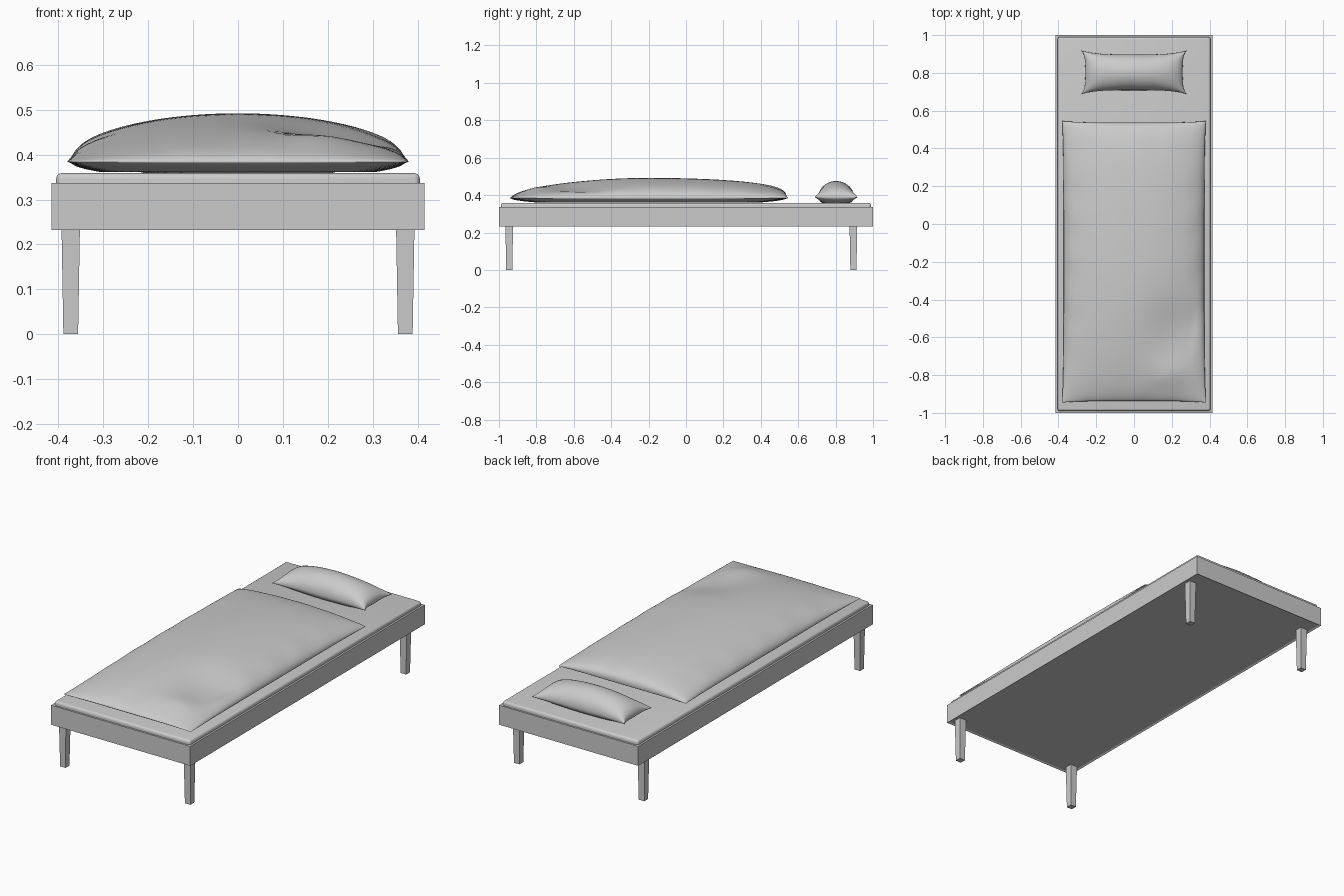
import bpy, bmesh
from math import sin, pi, exp

if "Cube" in bpy.data.objects:
    bpy.data.objects.remove(bpy.data.objects["Cube"])


def finish(name, bm, angle=0.0):
    bmesh.ops.recalc_face_normals(bm, faces=bm.faces)
    mesh = bpy.data.meshes.new(name)
    bm.to_mesh(mesh)
    bm.free()
    ob = bpy.data.objects.new(name, mesh)
    bpy.context.collection.objects.link(ob)
    if angle:
        bpy.ops.object.select_all(action='DESELECT')
        ob.select_set(True)
        bpy.context.view_layer.objects.active = ob
        bpy.ops.object.shade_smooth_by_angle(angle=angle)
    return ob


def box_mesh(x, y, z0, z1):
    bm = bmesh.new()
    bmesh.ops.create_cube(bm, size=1)
    for v in bm.verts:
        v.co = (v.co.x * 2 * x, v.co.y * 2 * y, z0 if v.co.z < 0 else z1)
    return bm


# Frame with a slightly recessed underside
bm = box_mesh(0.415, 1.0, 0.232, 0.337)
bottom = min(bm.faces, key=lambda f: f.calc_center_median().z)
bmesh.ops.inset_region(bm, faces=[bottom], thickness=0.012)
for v in bottom.verts:
    v.co.z += 0.005
finish("frame", bm)

# Mattress with rounded edges
bm = box_mesh(0.405, 0.99, 0.30, 0.359)
edges = [e for e in bm.edges if max(v.co.z for v in e.verts) > 0.35]
bmesh.ops.bevel(bm, geom=edges, offset=0.013, segments=4, profile=0.5, affect='EDGES')
finish("mattress", bm, 0.7)

# Tapered legs
for side, sx in (("left", -1), ("right", 1)):
    for end, cy in (("front", -0.945), ("back", 0.895)):
        bm = box_mesh(0.0205, 0.0205, 0, 0.24)
        for v in bm.verts:
            if v.co.z < 0.1:
                v.co.x *= 0.8
                v.co.y *= 0.8
            v.co.x += sx * 0.3725
            v.co.y += cy
        finish(f"{end}_{side}_leg", bm)


def cushion(name, cy, hx, hy, pinch, seam, base, height, n, m):
    """Two stuffed sheets joined along a seam with pinched corners."""
    bm = bmesh.new()
    for layer in (0, 1):
        rows = []
        for j in range(m + 1):
            v = sin(pi / 2 * (2 * j / m - 1))
            row = []
            for i in range(n + 1):
                u = sin(pi / 2 * (2 * i / n - 1))
                a, b = max(0, 1 - u * u), max(0, 1 - v * v)
                x = u * (hx - pinch * max(0, 1 - v ** 4))
                y = cy + v * (hy - pinch * max(0, 1 - u ** 4))
                if layer:
                    z = seam + height(u, v, a, b, x, y)
                else:
                    z = seam - (seam - base) * min(1, 3 * a * b) ** 0.5
                row.append(bm.verts.new((x, y, z)))
            rows.append(row)
        for r, s in zip(rows, rows[1:]):
            for i in range(n):
                bm.faces.new((r[i], r[i + 1], s[i + 1], s[i]))
    bmesh.ops.remove_doubles(bm, verts=bm.verts, dist=0.0001)
    return finish(name, bm, 0.9)


# Duvet: domed, with a sagging fold near the front right corner
def duvet_height(u, v, a, b, x, y):
    h = 0.108 * a ** 0.5 * b ** (0.6 if v < 0 else 0.32)
    sag = 0.026 * exp(-((x - 0.22) / 0.15) ** 2 - ((y + 0.57) / 0.17) ** 2)
    puff = 0.012 * exp(-((x - 0.2) / 0.11) ** 2 - ((y + 0.8) / 0.09) ** 2)
    wrinkle = 0.004 * sin(28 * y) * u ** 6 + 0.003 * sin(40 * x) * v ** 8
    return h + (puff - sag + wrinkle) * min(1, 4 * a * b)


cushion("duvet", -0.20, 0.38, 0.745, 0.008, 0.384, 0.361, duvet_height, 48, 72)


# Pillow: plump, with small wrinkles radiating from the seam
def pillow_height(u, v, a, b, x, y):
    return (0.087 * a ** 0.42 * b ** 0.5
            + 0.003 * sin(45 * x) * v ** 4 * min(1, 4 * a * b))


cushion("pillow", 0.803, 0.278, 0.115, 0.02, 0.388, 0.359, pillow_height, 40, 28)
